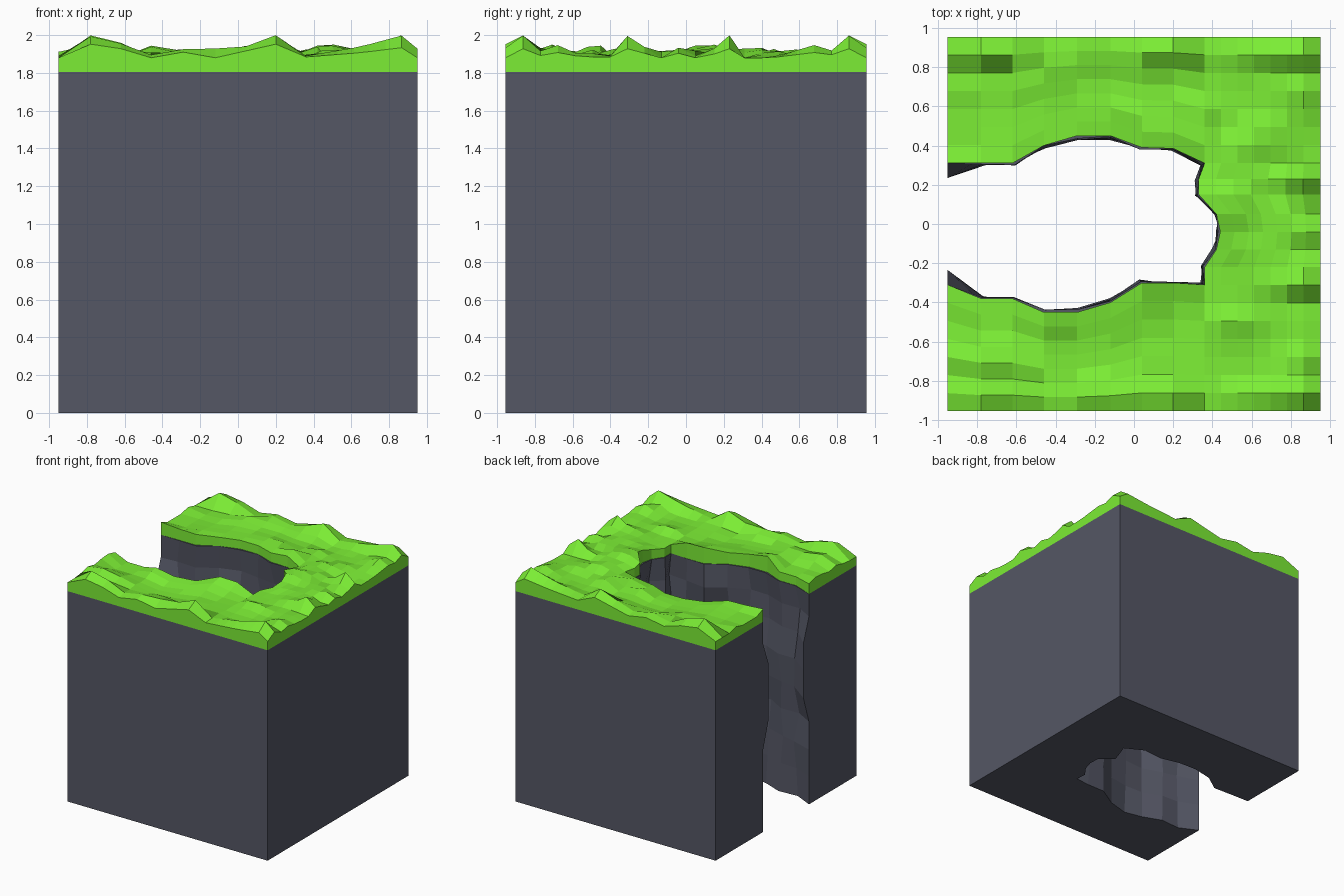
import bpy, bmesh, random
from mathutils import Vector, noise

if "Cube" in bpy.data.objects:
    bpy.data.objects.remove(bpy.data.objects["Cube"])

random.seed(4)
EX, EY, ROCK_TOP = 0.95, 0.955, 1.805


def material(name, rgb):
    m = bpy.data.materials.new(name)
    m.diffuse_color = (*rgb, 1)
    m.use_nodes = True
    m.node_tree.nodes["Principled BSDF"].inputs["Base Color"].default_value = m.diffuse_color
    return m


def finish(bm, name, mat):
    bmesh.ops.recalc_face_normals(bm, faces=bm.faces)
    me = bpy.data.meshes.new(name)
    bm.to_mesh(me)
    bm.free()
    me.materials.append(mat)
    ob = bpy.data.objects.new(name, me)
    bpy.context.collection.objects.link(ob)


def interp(pts, t):
    for (a, fa), (b, fb) in zip(pts, pts[1:]):
        if t <= b:
            return fa + (fb - fa) * max(0, t - a) / (b - a)
    return pts[-1][1]


# Outline of the inlet: back bank, rounded end, front bank
XS = [-0.95, -0.78, -0.62, -0.46, -0.29, -0.12, 0.04, 0.20, 0.36]
BACK = list(zip(XS, [0.31, 0.31, 0.31, 0.40, 0.45, 0.45, 0.39, 0.385, 0.31]))
FRONT = list(zip(XS, [-0.31, -0.38, -0.38, -0.45, -0.45, -0.40, -0.30, -0.30, -0.31]))
END = [(0.33, 0.23), (0.33, 0.15), (0.42, 0.05), (0.44, -0.04), (0.42, -0.13), (0.36, -0.22)]

# Rock block with a chiselled inlet wall
rock = bmesh.new()
inner = BACK + END + FRONT[::-1]
outer = ([(x, EY) for x, _ in BACK[:-1]] + [(EX, EY)] + [(EX, y) for _, y in END]
         + [(EX, -EY)] + [(x, -EY) for x, _ in FRONT[-2::-1]])
levels = [0, 0.24, 0.47, 0.71, 0.94, 1.18, 1.41, 1.61, ROCK_TOP]


def chisel(p, z):
    x, y = p
    if x < -0.94:  # mouth of the inlet pinches in at mid height
        pinch = 0.235 if 0.9 < z < 1.5 else 0.31
        return (x, pinch if y > 0 else -pinch, z)
    lo, hi = (-0.015, 0.0) if z == ROCK_TOP else (-0.025, 0.035)
    d = Vector((x + 0.2, y)).normalized() * random.uniform(lo, hi)
    return (x + d.x, y + d.y, z)


wall = [[rock.verts.new(chisel(p, z)) for p in inner] for z in levels]
skin = [[rock.verts.new((*p, z)) for p in outer] for z in levels]
for k in range(len(levels) - 1):
    for g in (wall, skin):
        for i in range(len(inner) - 1):
            rock.faces.new((g[k][i], g[k][i + 1], g[k + 1][i + 1], g[k + 1][i]))
    for i in (0, -1):
        rock.faces.new((wall[k][i], skin[k][i], skin[k + 1][i], wall[k + 1][i]))
for k in (0, -1):
    for i in range(len(inner) - 1):
        rock.faces.new((wall[k][i], wall[k][i + 1], skin[k][i + 1], skin[k][i]))
finish(rock, "rock_block", material("rock", (0.09, 0.095, 0.13)))

# Hummock profiles along the front/back edges and the right edge
RIDGE_X = [(-0.95, 0), (-0.78, 0.12), (-0.62, 0.08), (-0.46, 0.0), (-0.29, 0.05),
           (-0.12, 0), (0.04, 0.06), (0.20, 0.12), (0.36, 0.01), (0.65, 0.06),
           (0.87, 0.12), (0.95, 0)]
RIDGE_Y = [(-0.955, 0), (-0.863, 0.12), (-0.771, 0.03), (-0.68, 0.07), (-0.55, 0.01),
           (-0.40, 0.01), (-0.31, 0.12), (-0.13, 0), (-0.04, 0.06), (0.05, 0), (0.15, 0.05),
           (0.23, 0.12), (0.31, 0), (0.45, 0), (0.68, 0.07), (0.771, 0.04), (0.863, 0.12), (0.955, 0)]


def height(x, y):
    n = noise.noise(Vector((x * 4.3, y * 5.1, 2.7)))
    ground = 0.085 * max(0, n + 0.12)
    wy = interp([(0, 0), (0.77, 0), (0.86, 1), (0.955, 0.6)], abs(y))
    wx = interp([(-0.95, 0), (0.70, 0), (0.86, 1), (0.95, 0.4)], x)
    ex, ey = interp(RIDGE_X, x) * wy, interp(RIDGE_Y, y) * wx
    edge = max(ex, ey)
    if abs(y) > 0.95 or x > 0.94:
        ground = 0.0
        edge = ex if abs(y) > 0.95 else ey
    if abs(y) > 0.95 and abs(x) > 0.94:
        edge = 0.0
    if x > 0.3 and abs(y) > 0.8:  # low dip leading to the corner hummock
        edge *= 0.75 if abs(y) > 0.95 else 1
    return min(2.0, 1.88 + max(ground, edge))


def turf(bm, ins, outs, n):
    """Turf slab spanning from an inner edge to an outer edge."""
    top, low = [], []
    for a, b in zip(ins, outs):
        row = [Vector(a).lerp(Vector(b), j / n) for j in range(n + 1)]
        top.append([bm.verts.new((p.x, p.y, height(p.x, p.y))) for p in row])
        low.append([bm.verts.new((p.x, p.y, ROCK_TOP)) for p in row])
    m = len(ins)
    for g in (top, low):
        for i in range(m - 1):
            for j in range(n):
                bm.faces.new((g[i][j], g[i + 1][j], g[i + 1][j + 1], g[i][j + 1]))
    for j in (0, n):
        for i in range(m - 1):
            bm.faces.new((top[i][j], top[i + 1][j], low[i + 1][j], low[i][j]))
    for i in (0, m - 1):
        for j in range(n):
            bm.faces.new((top[i][j], top[i][j + 1], low[i][j + 1], low[i][j]))


# Grass cap: two banks and the ground behind the inlet
grass = material("grass", (0.2, 0.85, 0.035))
for name, bank, s in (("back_grass", BACK, 1), ("front_grass", FRONT, -1)):
    bm = bmesh.new()
    turf(bm, bank, [(x, s * EY) for x in XS], 7)
    finish(bm, name, grass)
bm = bmesh.new()
side = [(0.36, EY - (EY - 0.31) * i / 7) for i in range(8)]
ins = side + END + [(x, -y) for x, y in side[::-1]]
turf(bm, ins, [(EX, y) for _, y in ins], 7)
finish(bm, "end_grass", grass)
